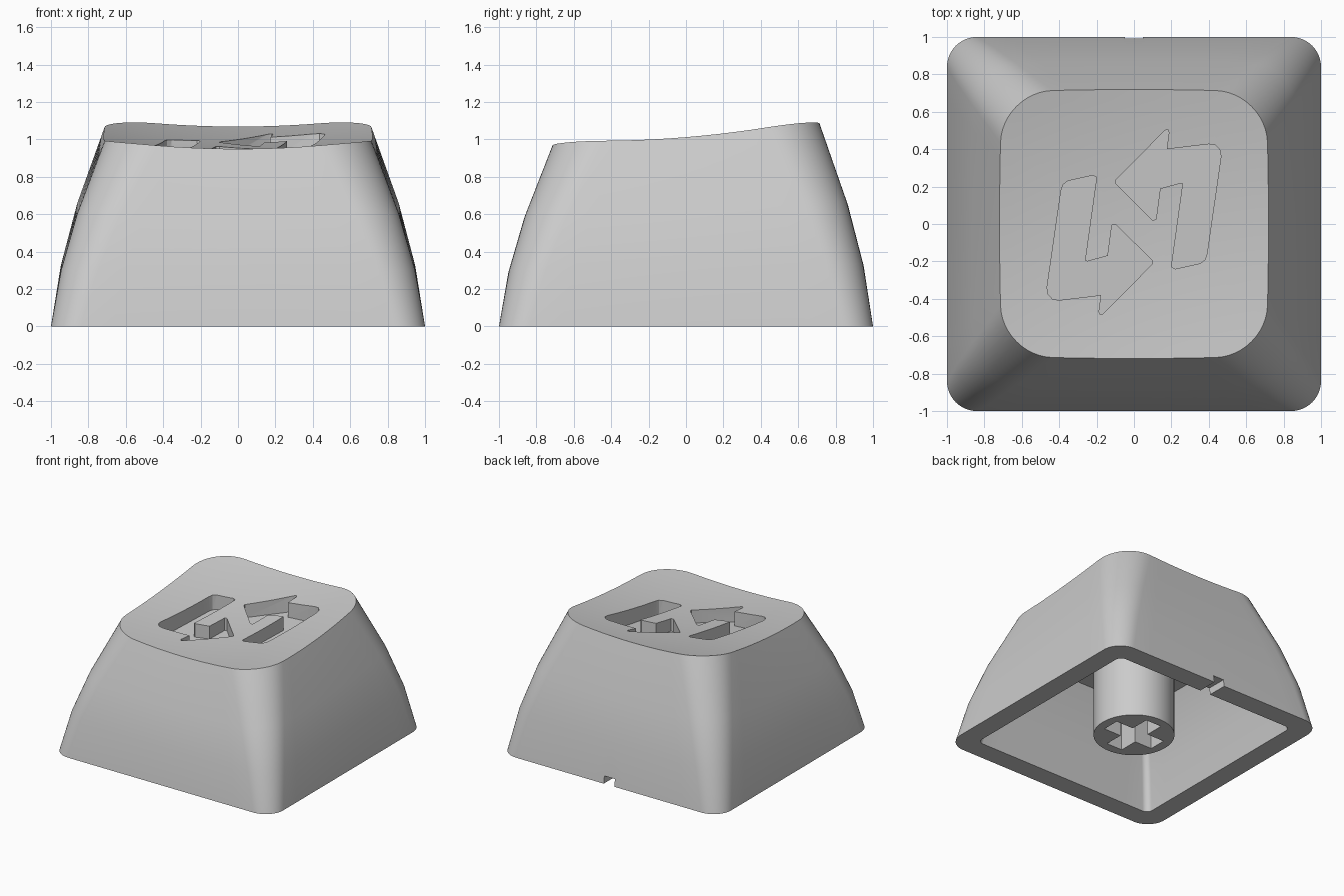
import bpy, bmesh, math

cube = bpy.data.objects.get("Cube")
if cube:
    bpy.data.objects.remove(cube, do_unlink=True)

grey = bpy.data.materials.new("light grey plastic")
grey.use_nodes = True
colour = (0.6, 0.6, 0.6, 1)
grey.diffuse_color = colour
grey.node_tree.nodes["Principled BSDF"].inputs["Base Color"].default_value = colour

TOP = 0.705  # half width of the top face


def dish(x, y):
    """Height of the scooped, tilted top."""
    return 0.943 + 0.092 * (y + 0.45) ** 2 + 0.098 * x * x


def outline(half, radius, bulge=0.0):
    """Rounded square with gently bowed sides."""
    pts = []
    inner = half - radius
    for side in range(4):
        a0 = side * math.pi / 2
        c, s = math.cos(a0), math.sin(a0)
        local = [(half, inner * (i / 5 - 1)) for i in range(1, 10)]
        for i in range(13):
            a = i / 12 * math.pi / 2
            local.append((inner + radius * math.cos(a), inner + radius * math.sin(a)))
        for x, y in local:
            x, y = (x * (1 + bulge * (1 - (y / half) ** 2)),
                    y * (1 + bulge * (1 - (x / half) ** 2)))
            pts.append((x * c - y * s, x * s + y * c))
    return pts


def make_object(name, bm):
    bmesh.ops.recalc_face_normals(bm, faces=bm.faces)
    mesh = bpy.data.meshes.new(name)
    bm.to_mesh(mesh)
    bm.free()
    mesh.materials.append(grey)
    ob = bpy.data.objects.new(name, mesh)
    bpy.context.collection.objects.link(ob)
    return ob


def loft(name, rings):
    bm = bmesh.new()
    loops = [[bm.verts.new(p) for p in ring] for ring in rings]
    for a, b in zip(loops, loops[1:]):
        for i in range(len(a)):
            j = (i + 1) % len(a)
            bm.faces.new((a[i], a[j], b[j], b[i]))
    bm.faces.new(loops[0])
    bm.faces.new(loops[-1])
    return make_object(name, bm)


def box(name, low, high):
    ring = [(low[0], low[1]), (high[0], low[1]), (high[0], high[1]), (low[0], high[1])]
    return loft(name, [[(x, y, z) for x, y in ring] for z in (low[2], high[2])])


def combine(target, other, operation):
    mod = target.modifiers.new(other.name, 'BOOLEAN')
    mod.operation = operation
    mod.solver = 'EXACT'
    mod.object = other
    bpy.context.view_layer.objects.active = target
    bpy.ops.object.modifier_apply(modifier=mod.name)
    bpy.data.objects.remove(other, do_unlink=True)


# Shell: inner ceiling, inner walls, bottom rim, outer walls, scooped top
rings = []
for half, z in ((0.1, 0.74), (0.35, 0.74), (0.64, 0.74), (0.71, 0.58), (0.785, 0.3), (0.835, 0)):
    rings.append([(x, y, z) for x, y in outline(half, half * 0.06)])
for half, t in ((1, 0), (0.944, 0.305), (0.855, 0.61), (TOP, 1)):
    k = TOP / half
    ring = outline(half, 0.16 + 0.11 * t, 0.02 * t)
    rings.append([(x, y, t * dish(x * k, y * k)) for x, y in ring])
top_ring = outline(TOP, 0.27, 0.02)
for i in range(1, 12):
    k = 1 - i / 12
    rings.append([(x * k, y * k, dish(x * k, y * k)) for x, y in top_ring])
keycap = loft("keycap", rings)

# Round mounting stem with a cross-shaped socket
circle = [(0.305 * math.cos(i * math.pi / 32), 0.305 * math.sin(i * math.pi / 32))
          for i in range(64)]
combine(keycap, loft("stem", [[(x, y, z) for x, y in circle] for z in (0, 0.79)]), 'UNION')
for hx, hy in ((0.23, 0.072), (0.072, 0.23)):
    combine(keycap, box("socket", (-hx, -hy, -0.1), (hx, hy, 0.45)), 'DIFFERENCE')

# Small notch through the back rim
combine(keycap, box("notch", (-0.048, 0.7, -0.1), (0.048, 1.1, 0.06)), 'DIFFERENCE')

# Two recessed arrows, one the half-turn of the other
arrow = [(0.165, 0.5), (0.18, 0.505), (0.187, 0.49), (0.175, 0.4), (0.4, 0.427),
         (0.435, 0.422), (0.46, 0.395), (0.465, 0.36), (0.39, -0.16), (0.38, -0.19),
         (0.355, -0.21), (0.22, -0.24), (0.2, -0.23), (0.262, 0.215), (0.25, 0.22),
         (0.14, 0.19), (0.118, 0.025), (0.1, 0.02), (-0.1, 0.218), (-0.1, 0.232)]
for turn in (1, -1):
    pts = [(turn * x, 0.01 + turn * (y - 0.01)) for x, y in arrow]
    floor = [(x, y, 0.86 + 0.08 * y) for x, y in pts]
    lid = [(x, y, 1.3) for x, y in pts]
    combine(keycap, loft("arrow_recess", [floor, lid]), 'DIFFERENCE')

# Smooth curved walls, crisp edges
bpy.ops.object.select_all(action='DESELECT')
keycap.select_set(True)
bpy.context.view_layer.objects.active = keycap
bpy.ops.object.shade_smooth_by_angle(angle=math.radians(30))
